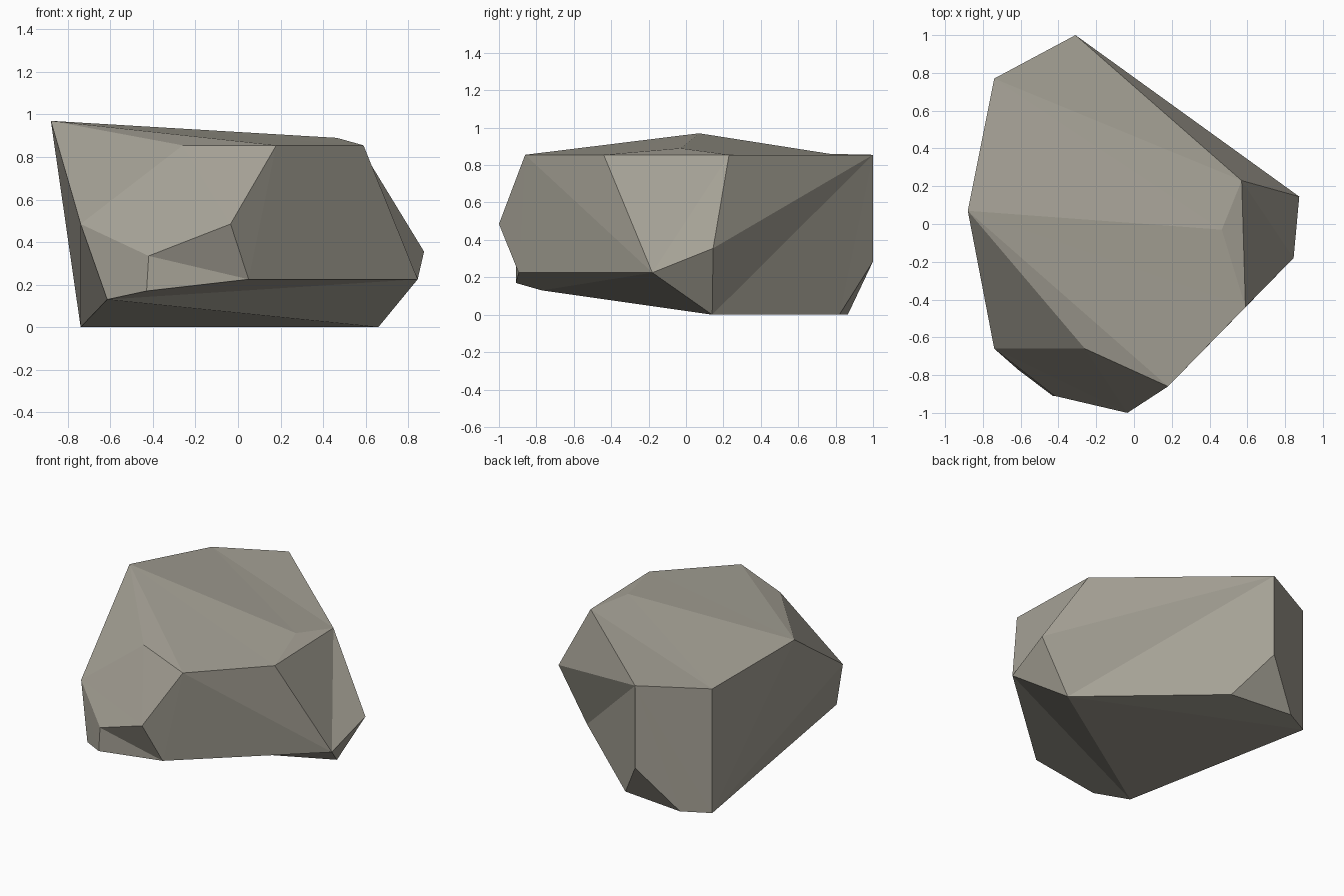
import bpy, bmesh

if "Cube" in bpy.data.objects:
    bpy.data.objects.remove(bpy.data.objects["Cube"])

# Corner points of the faceted boulder, ring by ring
base = [(-0.74, 0.77, 0), (-0.56, 0.865, 0), (-0.11, 0.82, 0), (0.66, 0.14, 0)]
lower = [(-0.615, -0.77, 0.13), (-0.43, -0.91, 0.17), (0.05, -0.895, 0.225),
         (0.845, -0.18, 0.225), (0.875, 0.145, 0.355), (-0.31, 1.0, 0.285)]
middle = [(-0.74, -0.66, 0.485), (-0.42, -0.91, 0.335), (-0.035, -1.0, 0.485)]
top = [(-0.88, 0.07, 0.97), (0.465, -0.03, 0.89), (0.59, -0.44, 0.855),
       (0.18, -0.86, 0.855), (-0.26, -0.66, 0.855), (0.57, 0.23, 0.855),
       (-0.31, 1.0, 0.855), (-0.74, 0.77, 0.86)]

bm = bmesh.new()
corner = {}
for name, ring in zip("BLMT", (base, lower, middle, top)):
    for i, p in enumerate(ring):
        corner[f"{name}{i}"] = bm.verts.new(p)

# Chiselled facets, slightly warped, so each is fanned from its first corner
facets = [
    "B0 B1 B2 B3 L0",        # underside
    "L3 L2 L1 L0 B3",        # undercut at the front
    "B0 L0 M0 T0 T7",        # left side
    "T0 M0 T4",              # upper front left
    "M2 T3 T4 M0 M1",        # upper front
    "M0 L0 L1 M1",           # lower front left
    "M1 L1 L2 M2",           # lower front
    "T3 M2 L2 L3 T2",        # front right
    "T5 T1 T2 L3 L4",        # right end
    "L3 B3 L4",              # right chip
    "T6 T5 L4 B3 B2 L5",     # back right
    "T6 L5 B1 B0 T7",        # back
    "L5 B2 B1",              # back chip
    "T7 T0 T1 T5 T6",        # top, rear half
    "T0 T4 T3 T2 T1",        # top, front half
]
for f in facets:
    first, *rest = [corner[n] for n in f.split()]
    for a, b in zip(rest, rest[1:]):
        bm.faces.new((first, a, b))
bmesh.ops.recalc_face_normals(bm, faces=bm.faces)
mesh = bpy.data.meshes.new("rock")
bm.to_mesh(mesh)
bm.free()

# Warm grey stone
stone = bpy.data.materials.new("warm grey stone")
stone.diffuse_color = (0.38, 0.36, 0.305, 1.0)
stone.use_nodes = True
stone.node_tree.nodes["Principled BSDF"].inputs["Base Color"].default_value = stone.diffuse_color
mesh.materials.append(stone)

rock = bpy.data.objects.new("rock", mesh)
bpy.context.collection.objects.link(rock)
